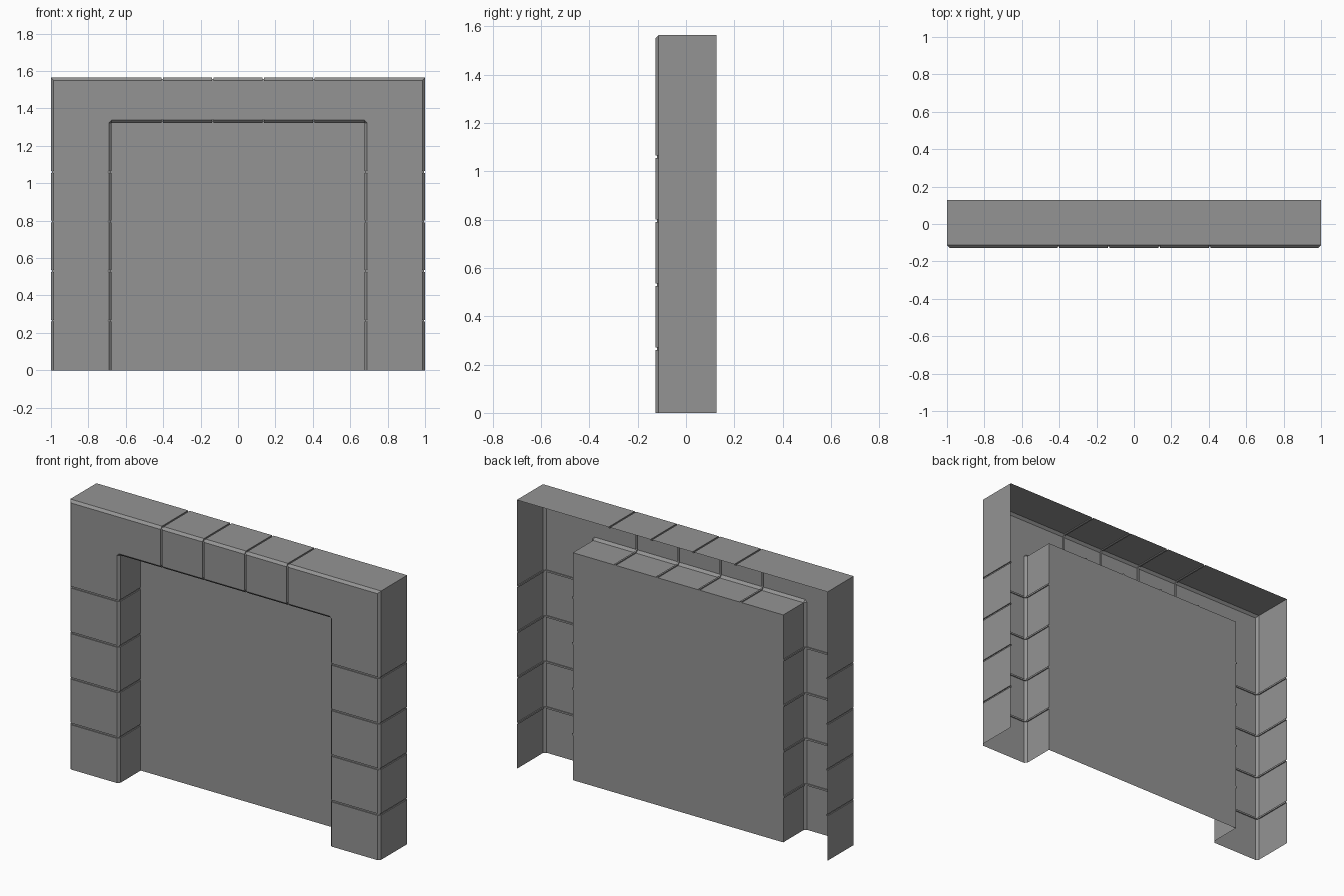
import bpy
import bmesh

cube = bpy.data.objects.get("Cube")
if cube:
    bpy.data.objects.remove(cube, do_unlink=True)

HALF, HEIGHT, BACK = 1.0, 1.564, 0.127
IN_HALF, IN_HEIGHT, PANEL_Y = 0.677, 1.323, 0.073
BEVEL = 0.014
GAP, DEPTH = 0.005, 0.006

stone = bpy.data.materials.new("Grey stone")
stone.use_nodes = True
colour = (0.295, 0.295, 0.295, 1)
stone.diffuse_color = colour
stone.node_tree.nodes["Principled BSDF"].inputs["Base Color"].default_value = colour


def add_object(name, bm):
    mesh = bpy.data.meshes.new(name)
    bm.to_mesh(mesh)
    bm.free()
    mesh.materials.append(stone)
    obj = bpy.data.objects.new(name, mesh)
    bpy.context.collection.objects.link(obj)


def profile(d):
    """Nested arch lines: half width, height, y, corner cut; d sinks them into the joint."""
    return [
        (HALF - d, HEIGHT - d, BACK, 0),
        (HALF - d, HEIGHT - d, BEVEL - BACK, 0),
        (HALF - BEVEL - d, HEIGHT - BEVEL - d, d - BACK, 0),
        (IN_HALF + BEVEL + d, IN_HEIGHT + BEVEL + d, d - BACK, BEVEL),
        (IN_HALF + d, IN_HEIGHT + d, BEVEL - BACK, 0),
        (IN_HALF + d, IN_HEIGHT + d, PANEL_Y, 0),
        (IN_HALF, IN_HEIGHT, PANEL_Y, 0),
    ]


def joint(p):
    """Square-sided mortar joint across the blocks."""
    return [(p - GAP, 0), (p - GAP, DEPTH), (p + GAP, DEPTH), (p + GAP, 0)]


leg = [(0, 0)]
for i in range(1, 5):
    leg += joint(0.265 * i)
lintel = []
for x in (-0.405, -0.135, 0.135, 0.405):
    lintel += joint(x)


# Stations run up the right leg, over the lintel and down the left leg
def leg_rows(side):
    rows = [[(side * w, y, z) for w, h, y, c in profile(d)] for z, d in leg]
    rows.append([(side * w, y, h - c) for w, h, y, c in profile(0)])
    rows.append([(side * (w - c), y, h) for w, h, y, c in profile(0)])
    return rows


rows = leg_rows(-1)
rows += [[(x, y, h) for w, h, y, c in profile(d)] for x, d in lintel]
rows += leg_rows(1)[::-1]

# Block surround, open at the back and the feet
bm = bmesh.new()
grid = [[bm.verts.new(p) for p in row] for row in rows]
for a, b in zip(grid, grid[1:]):
    for j in range(len(a) - 1):
        bm.faces.new((a[j], a[j + 1], b[j + 1], b[j]))
bmesh.ops.remove_doubles(bm, verts=bm.verts, dist=0.0001)
bmesh.ops.recalc_face_normals(bm, faces=bm.faces)
front = max(bm.faces, key=lambda f: f.calc_area() * abs(f.normal.y))
if front.normal.y > 0:
    bmesh.ops.reverse_faces(bm, faces=bm.faces)
add_object("block_surround", bm)

# Recessed wall closing the opening
bm = bmesh.new()
corners = [(-IN_HALF, 0), (IN_HALF, 0), (IN_HALF, IN_HEIGHT), (-IN_HALF, IN_HEIGHT)]
bm.faces.new([bm.verts.new((x, PANEL_Y, z)) for x, z in corners])
add_object("recessed_panel", bm)
